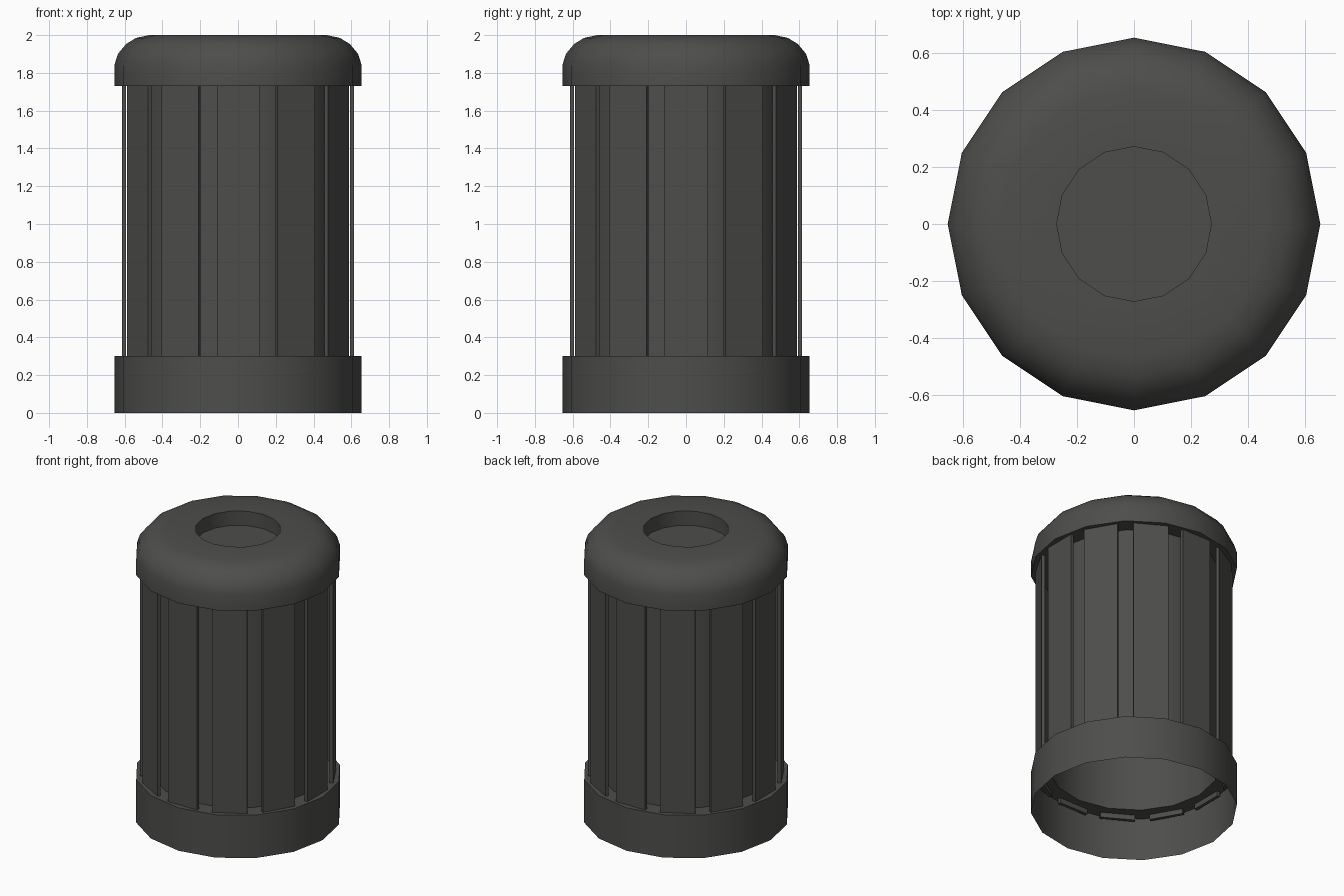
import bpy, bmesh, math
from mathutils import Matrix

if "Cube" in bpy.data.objects:
    bpy.data.objects.remove(bpy.data.objects["Cube"])

SIDES = 16
SLATS = 12

mat = bpy.data.materials.new("dark_grey")
mat.diffuse_color = (0.075, 0.075, 0.072, 1)
mat.use_nodes = True
mat.node_tree.nodes["Principled BSDF"].inputs["Base Color"].default_value = mat.diffuse_color


def finish(name, bm, smooth):
    bmesh.ops.recalc_face_normals(bm, faces=bm.faces)
    mesh = bpy.data.meshes.new(name)
    bm.to_mesh(mesh)
    bm.free()
    mesh.materials.append(mat)
    ob = bpy.data.objects.new(name, mesh)
    bpy.context.collection.objects.link(ob)
    if smooth:
        bpy.ops.object.select_all(action='DESELECT')
        ob.select_set(True)
        bpy.context.view_layer.objects.active = ob
        bpy.ops.object.shade_smooth_by_angle(angle=math.radians(35))
    return ob


def lathe(name, profile):
    """Spin (radius, z) points about z; a zero radius closes to a point."""
    bm = bmesh.new()
    verts = [bm.verts.new((r, 0, z)) for r, z in profile]
    edges = [bm.edges.new(p) for p in zip(verts, verts[1:])]
    bmesh.ops.spin(bm, geom=verts + edges, axis=(0, 0, 1), cent=(0, 0, 0),
                   angle=2 * math.pi, steps=SIDES, use_merge=True)
    bmesh.ops.remove_doubles(bm, verts=bm.verts, dist=1e-4)
    return finish(name, bm, True)


# Base band: open underneath, with a flat ledge in to the liner
lathe("base_band", [(0.655, 0), (0.655, 0.3), (0.54, 0.3)])

# Inner liner behind the slats
lathe("liner", [(0.54, 0.3), (0.54, 1.73)])

# Rounded lid with a recessed opening
lathe("lid", [(0.54, 1.73), (0.655, 1.73), (0.655, 1.84), (0.636, 1.90),
              (0.592, 1.953), (0.54, 1.985), (0.47, 2.0),
              (0.272, 2.0), (0.272, 1.9), (0, 1.9)])

# Vertical slats around the body
bm = bmesh.new()
for i in range(SLATS):
    place = (Matrix.Rotation(2 * math.pi * i / SLATS, 4, 'Z')
             @ Matrix.Translation((0.604, 0, 1.0))
             @ Matrix.Diagonal((0.022, 0.225, 1.47, 1)))
    bmesh.ops.create_cube(bm, size=1, matrix=place)
finish("slats", bm, False)
